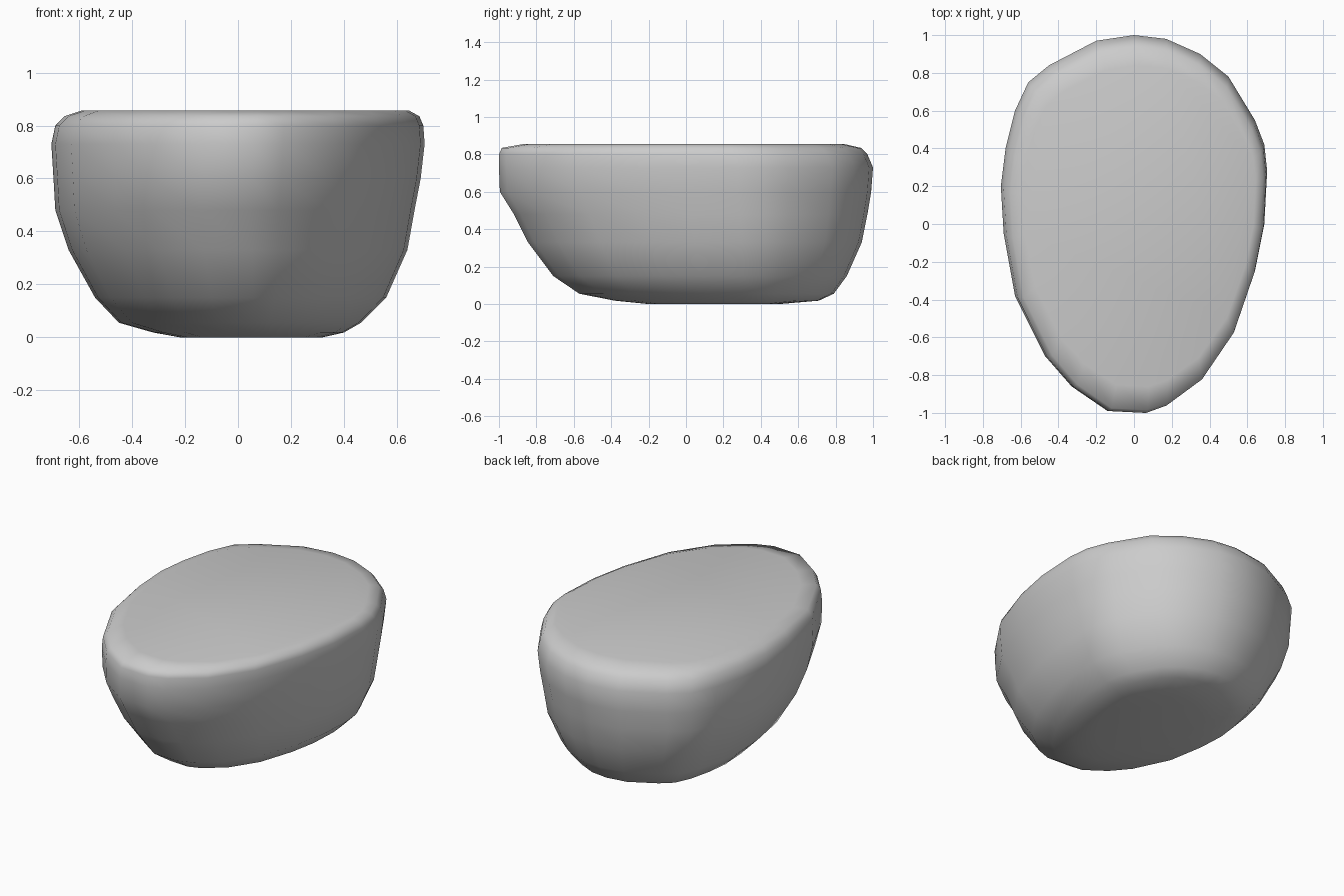
import bpy, bmesh, math

if "Cube" in bpy.data.objects:
    bpy.data.objects.remove(bpy.data.objects["Cube"])

# Plan outline of the stone, seen from above
OUTLINE = [(0, 1), (.17, .98), (.35, .9), (.5, .78), (.64, .55), (.69, .42),
           (.705, .28), (.69, 0), (.64, -.25), (.53, -.57), (.36, -.82),
           (.17, -.96), (.06, -1), (-.14, -.99), (-.33, -.86), (-.47, -.7),
           (-.63, -.38), (-.69, -.05), (-.705, .2), (-.68, .4), (-.63, .6),
           (-.56, .75), (-.45, .84), (-.2, .97)]

# Levels: z, left x, right x, front y, back y
LEVELS = [(0, -.22, .32, -.2, .5),
          (.018, -.32, .40, -.38, .71),
          (.055, -.45, .465, -.57, .79),
          (.15, -.54, .56, -.71, .86),
          (.33, -.64, .64, -.845, .94),
          (.48, -.69, .667, -.92, .97),
          (.6, -.697, .69, -.995, .99),
          (.73, -.705, .705, -1, 1),
          (.80, -.69, .70, -1, .97),
          (.835, -.655, .685, -.985, .935),
          (.857, -.59, .645, -.86, .84)]

bm = bmesh.new()
rings = []
for z, x0, x1, y0, y1 in LEVELS:
    rings.append([bm.verts.new((x0 + (x + .705) / 1.41 * (x1 - x0),
                                y0 + (y + 1) / 2 * (y1 - y0), z))
                  for x, y in OUTLINE])

# Sides between neighbouring levels
n = len(OUTLINE)
for a, b in zip(rings, rings[1:]):
    for i in range(n):
        j = (i + 1) % n
        bm.faces.new((a[i], a[j], b[j], b[i]))

# Flat underside and top
bm.faces.new(rings[0])
bm.faces.new(rings[-1])
bmesh.ops.recalc_face_normals(bm, faces=bm.faces)
for f in bm.faces:
    f.smooth = True

mesh = bpy.data.meshes.new("stone")
bm.to_mesh(mesh)
bm.free()
stone = bpy.data.objects.new("stone", mesh)
bpy.context.collection.objects.link(stone)
